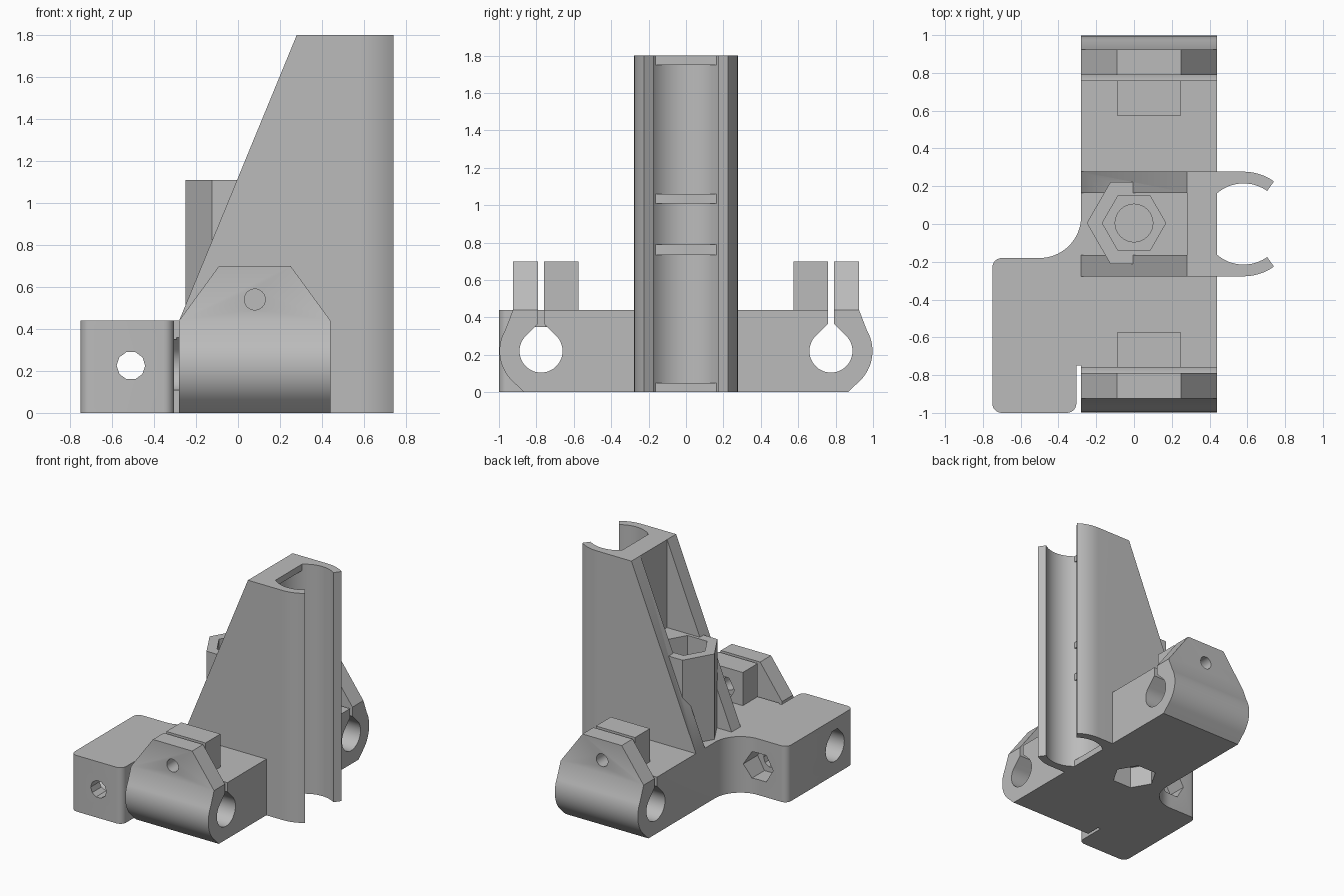
import bpy, bmesh, math

if "Cube" in bpy.data.objects:
    bpy.data.objects.remove(bpy.data.objects["Cube"])


def prism(name, pts, axis, a, b):
    """Extrude a closed 2D profile along an axis from a to b."""
    def place(p, t):
        u, v = p
        return {'x': (t, u, v), 'y': (u, t, v), 'z': (u, v, t)}[axis]
    bm = bmesh.new()
    lo = [bm.verts.new(place(p, a)) for p in pts]
    hi = [bm.verts.new(place(p, b)) for p in pts]
    n = len(pts)
    bm.faces.new(lo)
    bm.faces.new(hi[::-1])
    for i in range(n):
        j = (i + 1) % n
        bm.faces.new((lo[i], lo[j], hi[j], hi[i]))
    bmesh.ops.recalc_face_normals(bm, faces=bm.faces[:])
    me = bpy.data.meshes.new(name)
    bm.to_mesh(me)
    bm.free()
    ob = bpy.data.objects.new(name, me)
    bpy.context.collection.objects.link(ob)
    return ob


def box(name, x0, x1, y0, y1, z0, z1):
    return prism(name, [(x0, y0), (x1, y0), (x1, y1), (x0, y1)], 'z', z0, z1)


def arc(cx, cy, r, a0, a1, n):
    return [(cx + r * math.cos(math.radians(a0 + (a1 - a0) * i / n)),
             cy + r * math.sin(math.radians(a0 + (a1 - a0) * i / n))) for i in range(n + 1)]


def ngon(cx, cy, r, n, start=0):
    return arc(cx, cy, r, start, start + 360, n)[:-1]


def combine(body, tool, operation):
    mod = body.modifiers.new("combine", 'BOOLEAN')
    mod.operation = operation
    mod.solver = 'EXACT'
    mod.object = tool
    bpy.context.view_layer.objects.active = body
    bpy.ops.object.modifier_apply(modifier=mod.name)
    bpy.data.objects.remove(tool)


def add(tool):
    combine(body, tool, 'UNION')


def cut(tool):
    combine(body, tool, 'DIFFERENCE')


# Base bar with rounded ends that hold the rods
end = [(0.865, 0)] + arc(0.775, 0.22, 0.222, -45, 30, 14) + [(0.925, 0.44)]
body = prism("rod_carriage", end + [(-y, z) for y, z in reversed(end)], 'x', -0.28, 0.44)

# Side block with rounded corners and a concave fillet
block = ([(-0.2, 0.04)] + arc(-0.5, 0.04, 0.22, 0, -90, 16)
         + arc(-0.70, -0.23, 0.05, 90, 180, 6) + arc(-0.70, -0.95, 0.05, 180, 270, 6)
         + arc(-0.355, -0.95, 0.05, 270, 360, 6) + [(-0.305, -0.75), (-0.2, -0.75)])
add(prism("side_block", block, 'z', 0, 0.44))

# Upright clip column
outer = arc(0.58, 0, 0.277, -90, -54.5, 8)
column = ([(0.28, -0.277)] + outer + [(0.58, 0)]
          + [(x, -y) for x, y in reversed(outer)] + [(0.28, 0.277)])
add(prism("clip_column", column, 'z', 0, 1.8))

# Sloping ribs, clamp tabs
for s in (-1, 1):
    add(prism("rib", [(-0.28, 0.44), (0.28, 1.8), (0.36, 1.7), (0.36, 0.2), (-0.1, 0.2)],
              'y', s * 0.165, s * 0.277))
    add(prism("outer_tab", [(-0.28, 0.44), (-0.09, 0.7), (0.25, 0.7), (0.44, 0.44),
                            (0.3, 0.36), (-0.15, 0.36)], 'y', s * 0.775, s * 0.925))
    add(box("inner_tab", -0.09, 0.25, *sorted((s * 0.575, s * 0.775)), 0.36, 0.7))

# Hexagonal nut boss and the web behind it
add(box("boss_web", 0, 0.33, -0.2, 0.2, 0.3, 1.11))
add(prism("nut_boss", ngon(0, 0.005, 0.25, 6), 'z', 0.3, 1.11))

# Channel for the upright tube, with four flat stops inside
cut(prism("channel_cutter", ngon(0.58, 0, 0.215, 64), 'z', -0.1, 1.9))
for z0, z1 in ((0, 0.05), (0.735, 0.79), (1.01, 1.06), (1.75, 1.8)):
    add(box("channel_stop", 0.32, 0.44, -0.166, 0.166, z0, z1))

# Teardrop rod holes, clamp slots, clamp screw holes and nut traps
for s in (-1, 1):
    hole = arc(0, 0.22, 0.115, 135, 405, 36)
    tear = [(s * 0.775 + y, z) for y, z in hole + [(0, 0.383)]]
    cut(prism("rod_cutter", tear, 'x', -0.292, 0.6))
    cut(box("slot_cutter", -0.292, 0.6, *sorted((s * 0.76, s * 0.79)), 0.25, 0.8))
    cut(prism("screw_cutter", ngon(0.08, 0.54, 0.05, 24), 'y', s * 0.5, s * 1.1))
    cut(prism("nut_cutter", ngon(0.08, 0.54, 0.098, 6), 'y', s * 0.5, s * 0.65))
flat = [(-0.775 + y, z) for y, z in hole + [(0.033, 0.35), (-0.033, 0.35)]]
cut(prism("block_rod_cutter", flat, 'x', -0.9, -0.25))

# Cross hole through the side block with a nut trap at the back
cut(prism("cross_cutter", ngon(-0.51, 0.225, 0.068, 10), 'y', -1.1, 0))
cut(prism("cross_nut_cutter", ngon(-0.51, 0.225, 0.12, 6), 'y', -0.33, 0))

# Vertical nut pockets and screw hole in the boss
cut(prism("top_pocket_cutter", ngon(0, 0.005, 0.168, 6), 'z', 0.5, 1.3))
cut(prism("screw_hole_cutter", ngon(0, 0.005, 0.1, 32), 'z', 0.2, 0.6))
cut(prism("bottom_pocket_cutter", ngon(0, 0.005, 0.165, 6), 'z', -0.1, 0.17))

# Single grey plastic, smooth curves with crisp edges
grey = bpy.data.materials.new("grey_plastic")
grey.diffuse_color = (0.5, 0.5, 0.5, 1)
grey.use_nodes = True
grey.node_tree.nodes["Principled BSDF"].inputs["Base Color"].default_value = grey.diffuse_color
body.data.materials.clear()
body.data.materials.append(grey)
bpy.ops.object.select_all(action='DESELECT')
body.select_set(True)
bpy.context.view_layer.objects.active = body
bpy.ops.object.shade_smooth_by_angle(angle=math.radians(30))
